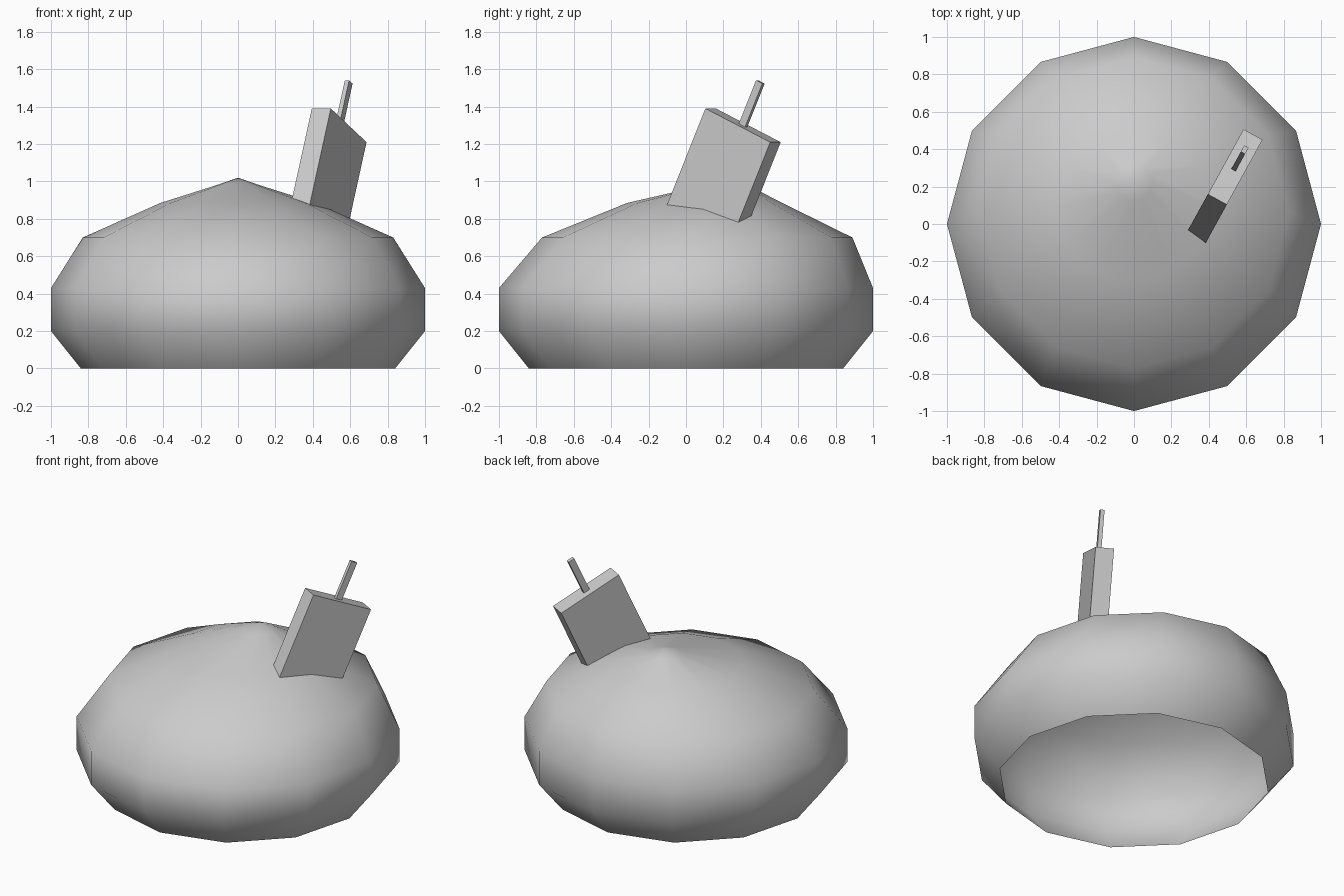
import bpy, bmesh, math
from mathutils import Vector, Matrix

if "Cube" in bpy.data.objects:
    bpy.data.objects.remove(bpy.data.objects["Cube"])

def finish(bm, name, smooth=False):
    bmesh.ops.recalc_face_normals(bm, faces=bm.faces)
    for f in bm.faces:
        f.smooth = smooth
    me = bpy.data.meshes.new(name)
    bm.to_mesh(me)
    bm.free()
    ob = bpy.data.objects.new(name, me)
    bpy.context.collection.objects.link(ob)
    return ob

# Dome: 12-sided open shell, rings given as (radius, z, y offset)
SIDES = 12
RINGS = [(0.84, 0, 0), (1, 0.2, 0), (1, 0.43, 0), (0.83, 0.7, 0.06),
         (0.415, 0.885, 0.1), (0.1, 0.985, 0.22)]
bm = bmesh.new()
loops = []
for r, z, oy in RINGS:
    angles = [2 * math.pi * i / SIDES for i in range(SIDES)]
    loops.append([bm.verts.new((r * math.cos(a), oy + r * math.sin(a), z)) for a in angles])
for low, high in zip(loops, loops[1:]):
    for i in range(SIDES):
        j = (i + 1) % SIDES
        bm.faces.new((low[i], low[j], high[j], high[i]))
apex = bm.verts.new((0, 0.235, 1.02))
for i in range(SIDES):
    bm.faces.new((loops[-1][i], loops[-1][(i + 1) % SIDES], apex))
finish(bm, "dome_body", smooth=True)

# Tilted frame shared by the block and its stick
short = Vector((0.876, -0.482, 0)).normalized()
up = Vector((0.2, 0.363, 0.911)).normalized()
long = up.cross(short).normalized()
top_centre = Vector((0.541, 0.305, 1.30))
frame = Matrix.Translation(top_centre) @ Matrix((short, long, up)).transposed().to_4x4()

def tilted_box(name, sx, sy, z0, z1):
    bm = bmesh.new()
    bmesh.ops.create_cube(bm, size=1)
    for v in bm.verts:
        v.co = frame @ Vector((v.co.x * sx, v.co.y * sy, z0 + (v.co.z + 0.5) * (z1 - z0)))
    return finish(bm, name)

tilted_box("tilted_block", 0.116, 0.435, -0.68, 0)
tilted_box("block_stick", 0.026, 0.042, -0.02, 0.255)
